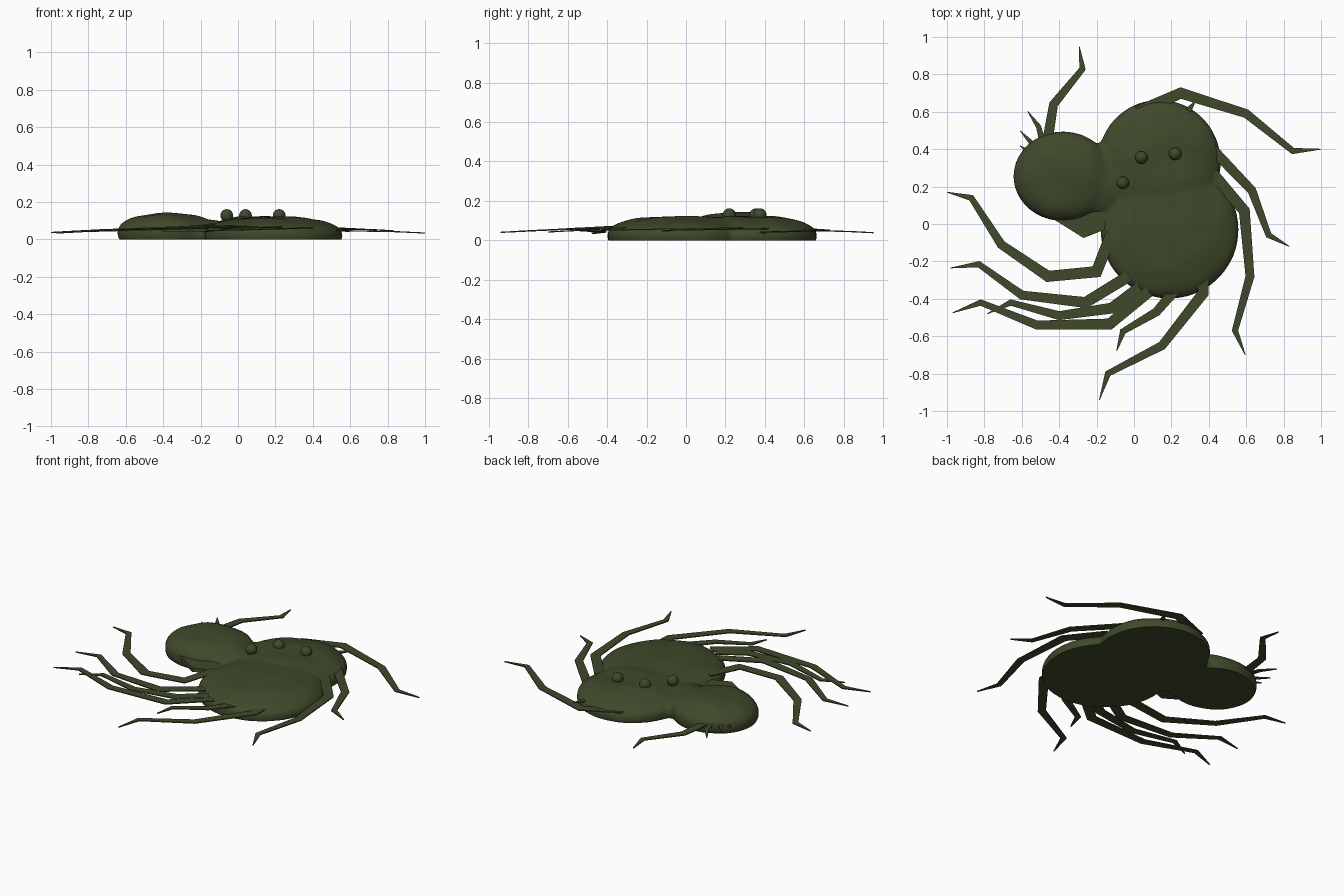
import bpy, bmesh
from math import copysign
from mathutils import Vector, Matrix, noise

if "Cube" in bpy.data.objects:
    bpy.data.objects.remove(bpy.data.objects["Cube"])

green = bpy.data.materials.new("dark olive green")
green.use_nodes = True
COLOUR = (0.05, 0.066, 0.024, 1)
green.diffuse_color = COLOUR
green.node_tree.nodes["Principled BSDF"].inputs["Base Color"].default_value = COLOUR


def make_object(name, bm, smooth=False):
    bmesh.ops.recalc_face_normals(bm, faces=bm.faces)
    mesh = bpy.data.meshes.new(name)
    bm.to_mesh(mesh)
    bm.free()
    mesh.materials.append(green)
    for face in mesh.polygons:
        face.use_smooth = smooth
    obj = bpy.data.objects.new(name, mesh)
    bpy.context.collection.objects.link(obj)
    return obj


def add_lobe(bm, centre, radii):
    """Ellipsoid with a boxier height profile."""
    verts = bmesh.ops.create_uvsphere(bm, u_segments=48, v_segments=24, radius=1)["verts"]
    for v in verts:
        v.co.z = copysign(abs(v.co.z) ** 0.8, v.co.z)
        v.co = Vector([c + r * k for c, r, k in zip(centre, radii, v.co)])


def ribbon(name, points, widths, thick=0.006):
    """Flat tapered strip along a jointed path, sinking towards its tip."""
    pts = [Vector(p) for p in points]
    bm = bmesh.new()
    rings = []
    for i, (p, w) in enumerate(zip(pts, widths)):
        before = (p - pts[i - 1]).normalized() if i else None
        after = (pts[i + 1] - p).normalized() if i < len(pts) - 1 else None
        if before and after:
            d = (before + after).normalized()
            w /= max(d.dot(after), 0.6)
        else:
            d = after or before
        side = Vector((-d.y, d.x)) * w / 2
        z = 0.085 - 0.05 * p.length
        corners = (p + side, p - side)
        rings.append([bm.verts.new((c.x, c.y, z + h))
                      for c, h in ((corners[0], 0), (corners[1], 0),
                                   (corners[1], thick), (corners[0], thick))])
    for a, b in zip(rings, rings[1:]):
        for k in range(4):
            bm.faces.new((a[k], a[(k + 1) % 4], b[(k + 1) % 4], b[k]))
    bm.faces.new(rings[0])
    bm.faces.new(rings[-1])
    return make_object(name, bm)


# Shell: merged lobes, softened, then cut flat underneath
bm = bmesh.new()
add_lobe(bm, (0.19, -0.03, 0.02), (0.37, 0.37, 0.105))
add_lobe(bm, (0.135, 0.33, 0.02), (0.33, 0.335, 0.105))
add_lobe(bm, (-0.38, 0.255, 0.035), (0.265, 0.24, 0.108))
add_lobe(bm, (-0.2, 0.24, 0.025), (0.2, 0.19, 0.08))
lobes = make_object("lobes", bm)
remesh = lobes.modifiers.new("Merge", "REMESH")
remesh.mode = "VOXEL"
remesh.voxel_size = 0.014
soften = lobes.modifiers.new("Soften", "SMOOTH")
soften.iterations = 4
bpy.context.view_layer.update()
bm = bmesh.new()
bm.from_object(lobes, bpy.context.evaluated_depsgraph_get())
bpy.data.objects.remove(lobes)
for v in bm.verts:
    v.co.z += 0.01 * noise.noise(v.co * 7)
cut = bmesh.ops.bisect_plane(bm, geom=bm.verts[:] + bm.edges[:] + bm.faces[:],
                             plane_co=(0, 0, 0), plane_no=(0, 0, 1), clear_inner=True)
rim = [e for e in cut["geom_cut"] if isinstance(e, bmesh.types.BMEdge)]
bmesh.ops.holes_fill(bm, edges=rim, sides=0)
for e in rim:
    e.smooth = False
shell = make_object("shell", bm, smooth=True)

# Jaw plate jutting out in front of the head
bm = bmesh.new()
outline = [(-0.47, 0.05), (-0.27, -0.075), (-0.08, 0.0), (-0.08, 0.2), (-0.4, 0.2)]
base = bm.faces.new([bm.verts.new((x, y, 0.04)) for x, y in outline])
top = bmesh.ops.extrude_face_region(bm, geom=[base])["geom"]
for v in top:
    if isinstance(v, bmesh.types.BMVert):
        v.co.z += 0.025
make_object("jaw_plate", bm)

# Round eyes
for name, x, y in (("eye_middle", 0.04, 0.355), ("eye_left", 0.22, 0.375),
                   ("eye_right", -0.06, 0.22)):
    bm = bmesh.new()
    bmesh.ops.create_uvsphere(bm, u_segments=20, v_segments=12, radius=0.034,
                              matrix=Matrix.Translation((x, y, 0.128)))
    make_object(name, bm, smooth=True)

# Jointed legs, each from its root to its tip
legs = {
    "head_leg": [(-0.47, 0.40), (-0.43, 0.64), (-0.275, 0.83), (-0.293, 0.95)],
    "left_leg_1": [(0.02, 0.60), (0.25, 0.70), (0.60, 0.59), (0.85, 0.39), (1.0, 0.40)],
    "left_leg_2": [(0.37, 0.45), (0.63, 0.18), (0.72, -0.06), (0.83, -0.12)],
    "left_leg_3": [(0.42, 0.27), (0.59, 0.07), (0.62, -0.28), (0.54, -0.57), (0.595, -0.70)],
    "left_leg_4": [(0.37, -0.20), (0.37, -0.37), (0.15, -0.65), (-0.14, -0.80), (-0.185, -0.94)],
    "rear_leg": [(0.23, -0.34), (0.12, -0.47), (-0.06, -0.575), (-0.093, -0.68)],
    "right_leg_1": [(-0.12, -0.05), (-0.20, -0.255), (-0.46, -0.28), (-0.71, -0.11),
                    (-0.87, 0.14), (-1.0, 0.17)],
    "right_leg_2": [(-0.03, -0.28), (-0.26, -0.42), (-0.60, -0.38), (-0.83, -0.215),
                    (-0.98, -0.235)],
    "right_leg_3": [(0.03, -0.34), (-0.12, -0.45), (-0.40, -0.49), (-0.66, -0.42),
                    (-0.785, -0.48)],
    "right_leg_4": [(0.08, -0.36), (-0.13, -0.535), (-0.52, -0.54), (-0.82, -0.42),
                    (-0.97, -0.475)],
}
for name, path in legs.items():
    widths = [0.062, 0.058, 0.047, 0.032, 0.004]
    if len(path) == 4:
        widths = widths[1:]
    elif len(path) == 6:
        widths.insert(1, 0.06)
    ribbon(name, path, widths)

# Small spines on the head and shoulder
spines = {
    "head_spine_1": [(-0.48, 0.40), (-0.51, 0.52), (-0.57, 0.605)],
    "head_spine_2": [(-0.50, 0.38), (-0.545, 0.43), (-0.61, 0.50)],
    "head_spine_3": [(-0.52, 0.35), (-0.56, 0.38), (-0.61, 0.42)],
    "shoulder_spine": [(0.26, 0.56), (0.30, 0.62), (0.33, 0.66)],
}
for name, path in spines.items():
    ribbon(name, path, [0.034, 0.028, 0.003])
